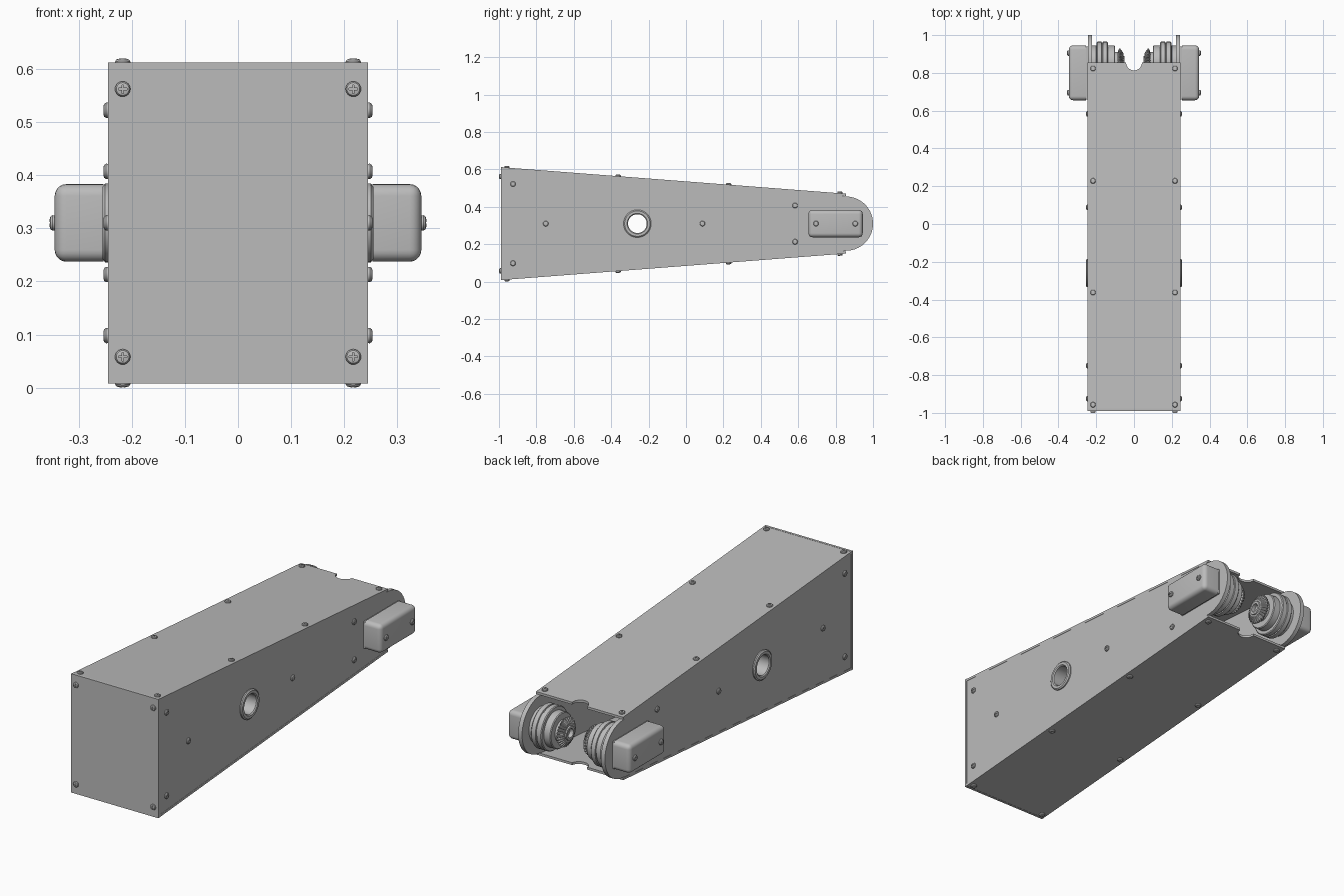
import bpy, bmesh
from math import sin, cos, pi, radians
from mathutils import Vector, Matrix

cube = bpy.data.objects.get("Cube")
if cube:
    bpy.data.objects.remove(cube, do_unlink=True)

grey = bpy.data.materials.new("plain grey")
grey.use_nodes = True
grey.diffuse_color = (0.5, 0.5, 0.5, 1)
grey.node_tree.nodes["Principled BSDF"].inputs["Base Color"].default_value = (0.5, 0.5, 0.5, 1)

FRONT, END, HALF, MID = -0.99, 0.855, 0.245, 0.31
SHEET, SIDE = 0.012, 0.022
SLOPE = 0.142 / (END - FRONT)


def half_height(y):
    return 0.302 - SLOPE * (y - FRONT)


def link(name, mesh):
    obj = bpy.data.objects.new(name, mesh)
    bpy.context.collection.objects.link(obj)
    return obj


def finish(name, bm, smooth=True):
    bmesh.ops.recalc_face_normals(bm, faces=bm.faces)
    mesh = bpy.data.meshes.new(name)
    bm.to_mesh(mesh)
    bm.free()
    mesh.materials.append(grey)
    obj = link(name, mesh)
    if smooth:
        smooth_sharp(obj)
    return obj


def smooth_sharp(obj):
    bpy.ops.object.select_all(action='DESELECT')
    obj.select_set(True)
    bpy.context.view_layer.objects.active = obj
    bpy.ops.object.shade_smooth_by_angle(angle=radians(35))


def prism(name, points, depth):
    """Extrude a closed outline along a vector."""
    bm = bmesh.new()
    face = bm.faces.new([bm.verts.new(p) for p in points])
    ext = bmesh.ops.extrude_face_region(bm, geom=[face])
    verts = [v for v in ext["geom"] if isinstance(v, bmesh.types.BMVert)]
    bmesh.ops.translate(bm, verts=verts, vec=depth)
    return finish(name, bm)


def lathe(name, profile, matrix, segs=64, closed=False):
    """Spin (radius, height, tooth depth) rings about local z."""
    bm = bmesh.new()
    rings = []
    for r, h, *tooth in profile:
        cut = tooth[0] if tooth else 0
        radii = [r - (cut if i % 4 > 1 else 0) for i in range(segs)]
        rings.append([bm.verts.new((q * cos(2 * pi * i / segs), q * sin(2 * pi * i / segs), h))
                      for i, q in enumerate(radii)])
    pairs = list(zip(rings, rings[1:]))
    if closed:
        pairs.append((rings[-1], rings[0]))
    else:
        bm.faces.new(rings[0])
        bm.faces.new(rings[-1])
    for a, b in pairs:
        for i in range(segs):
            j = (i + 1) % segs
            bm.faces.new((a[i], a[j], b[j], b[i]))
    bm.transform(matrix)
    return finish(name, bm)


def box(name, size, centre):
    bm = bmesh.new()
    bmesh.ops.create_cube(bm, size=1)
    bmesh.ops.scale(bm, verts=bm.verts, vec=size)
    bmesh.ops.translate(bm, verts=bm.verts, vec=centre)
    return finish(name, bm, False)


def cut(obj, cutter):
    """Subtract the cutter, keep the result and drop the cutter."""
    mod = obj.modifiers.new("cut", 'BOOLEAN')
    mod.operation, mod.solver, mod.object = 'DIFFERENCE', 'EXACT', cutter
    graph = bpy.context.evaluated_depsgraph_get()
    mesh = bpy.data.meshes.new_from_object(obj.evaluated_get(graph))
    obj.modifiers.clear()
    obj.data = mesh
    bpy.data.objects.remove(cutter, do_unlink=True)


def along_x(side, y, z):
    """Local z points outward along x on the given side."""
    return Matrix.Translation((0, y, z)) @ Matrix.Rotation(side * pi / 2, 4, 'Y')


# cross-head screw, shared by every fastener
screw = lathe("screw", [(0.014, -0.004), (0.0145, 0.004), (0.012, 0.008), (0.007, 0.0095)],
              Matrix(), 24)
for size in ((0.016, 0.003, 0.01), (0.003, 0.016, 0.01)):
    cut(screw, box("slot", size, (0, 0, 0.0105)))
screw_mesh = screw.data
bpy.data.objects.remove(screw, do_unlink=True)


def place_screw(name, position, normal):
    obj = link(name, screw_mesh)
    turn = Vector(normal).to_track_quat('Z', 'Y').to_matrix().to_4x4()
    obj.matrix_world = Matrix.Translation(position) @ turn


# front plate
box("front_plate", (2 * HALF, SHEET, 0.604), (0, FRONT + SHEET / 2, MID))

# sloping top and bottom sheets with a rounded notch at the rear
notch = [(0.042 * cos(a), END - 0.042 * sin(a)) for a in [pi * i / 16 for i in range(17)]]
outline = [(-HALF, FRONT), (HALF, FRONT), (HALF, END), (0.055, END),
           *notch, (-0.055, END), (-HALF, END)]
for up, name in ((1, "top"), (-1, "bottom")):
    prism(name + "_plate", [(x, y, MID + up * half_height(y)) for x, y in outline],
          (0, 0, -up * SHEET))
    for x in (-0.217, 0.217):
        for y in (-0.957, -0.363, 0.228, 0.823):
            place_screw(name + "_screw", (x, y, MID + up * half_height(y)), (0, SLOPE, up))
        place_screw("front_screw", (x, FRONT, MID + up * 0.252), (0, -1, 0))

# parts repeated on both sides
for side, name in ((-1, "right"), (1, "left")):
    # side plate with a rounded rear end and a bore
    arc = [(END + 0.145 * cos(a), MID + 0.145 * sin(a))
           for a in [pi / 2 - pi * i / 40 for i in range(41)]]
    y0, y1 = FRONT + 0.001, END - 0.02
    h0, h1 = half_height(y0) - SHEET, half_height(y1) - SHEET
    rim = [(y0, MID - h0), (y0, MID + h0), (y1, MID + h1), *arc, (y1, MID - h1)]
    plate = prism(name + "_plate", [(side * (HALF - 0.001), y, z) for y, z in rim],
                  (-side * SIDE, 0, 0))
    cut(plate, lathe("bore", [(0.06, 0.1), (0.06, 0.4)], along_x(side, -0.26, MID)))
    smooth_sharp(plate)

    # bore collar
    lathe(name + "_collar", [(0.05, 0.22), (0.05, 0.25), (0.055, 0.255), (0.068, 0.255),
                             (0.074, 0.25), (0.074, 0.22)],
          along_x(side, -0.26, MID), closed=True)

    # rounded motor housing on a thin base
    box(name + "_motor_base", (0.012, 0.28, 0.136), (side * 0.249, 0.8, MID))
    bm = bmesh.new()
    bmesh.ops.create_cube(bm, size=1)
    bmesh.ops.scale(bm, verts=bm.verts, vec=(0.092, 0.29, 0.146))
    bmesh.ops.translate(bm, verts=bm.verts, vec=(side * 0.299, 0.8, MID))
    edges = [e for e in bm.edges if any(abs(v.co.x) > 0.3 for v in e.verts)]
    bmesh.ops.bevel(bm, geom=edges, offset=0.022, segments=5, profile=0.5, affect='EDGES')
    finish(name + "_motor_housing", bm)
    for y in (0.695, 0.905):
        place_screw(name + "_motor_screw", (side * 0.345, y, MID), (side, 0, 0))

    # stepped drum on the inner face
    lathe(name + "_drum", [(0.09, 0.23), (0.09, 0.2), (0.106, 0.198), (0.11, 0.194),
                           (0.11, 0.172), (0.105, 0.17), (0.105, 0.166), (0.11, 0.164),
                           (0.11, 0.142), (0.106, 0.138), (0.09, 0.138), (0.09, 0.104),
                           (0.086, 0.1), (0.055, 0.1), (0.055, 0.07)],
          along_x(side, END, MID))

    # bevel gear with a hollow hub
    lathe(name + "_bevel_gear", [(0.022, 0.085), (0.05, 0.088), (0.072, 0.08, 0.008),
                                 (0.075, 0.074, 0.009), (0.05, 0.056, 0.006),
                                 (0.036, 0.056), (0.034, 0.05), (0.022, 0.05)],
          along_x(side, END, MID), 112, closed=True)

    # side screws
    for y, z in ((-0.925, 0.522), (-0.925, 0.098), (-0.75, MID), (0.088, MID),
                 (0.583, 0.407), (0.583, 0.213)):
        place_screw(name + "_side_screw", (side * (HALF - 0.001), y, z), (side, 0, 0))

# tube through the body
lathe("cross_tube", [(0.05, -0.24), (0.05, 0.24), (0.06, 0.24), (0.06, -0.24)],
      along_x(1, -0.26, MID), closed=True)
